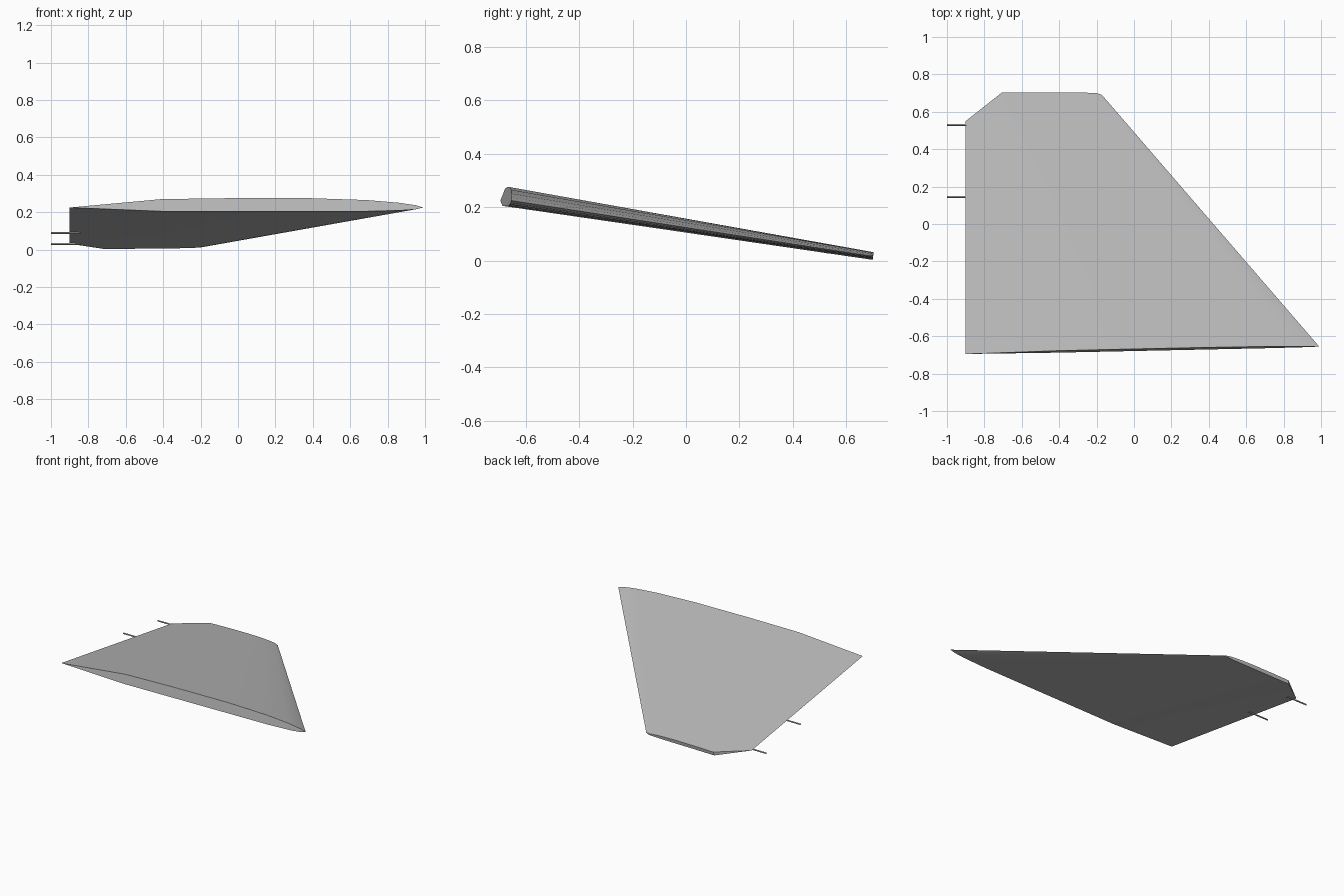
import bpy, bmesh, math
from mathutils import Vector

cube = bpy.data.objects.get("Cube")
if cube:
    bpy.data.objects.remove(cube, do_unlink=True)


def material(name, value):
    mat = bpy.data.materials.new(name)
    mat.use_nodes = True
    color = (value, value, value, 1)
    mat.diffuse_color = color
    mat.node_tree.nodes["Principled BSDF"].inputs["Base Color"].default_value = color
    return mat


grey = material("light_grey", 0.5)

# Airfoil outline: chord fraction from trailing edge, height
AIRFOIL = [(0, 0), (0.26, 0.045), (0.45, 0.05), (0.68, 0.05), (0.84, 0.04),
           (0.93, 0.026), (0.98, 0.012), (1, 0), (0.98, -0.009),
           (0.94, -0.015), (0.84, -0.02), (0.26, -0.02)]


def section(bm, trail, lead, scale):
    """Airfoil ring between two chord ends, leaning with the slope of the panel."""
    a, b = Vector(trail), Vector(lead)
    return [bm.verts.new(a.lerp(b, t) + Vector((0, 0.16 * h, h)) * scale)
            for t, h in AIRFOIL]


def clip(bm, point, normal):
    """Cut a corner off and close the cut."""
    geom = bm.verts[:] + bm.edges[:] + bm.faces[:]
    cut = bmesh.ops.bisect_plane(bm, geom=geom, plane_co=point, plane_no=normal,
                                 clear_outer=True)["geom_cut"]
    edges = [e for e in cut if isinstance(e, bmesh.types.BMEdge)]
    bmesh.ops.contextual_create(bm, geom=edges)


# Tapered wing panel
bm = bmesh.new()
root = section(bm, (-0.9, -0.695, 0.225), (0.99, -0.655, 0.225), 1)
tip = section(bm, (-0.9, 0.7, 0.008), (-0.18, 0.7, 0.016), 0.36)
for i in range(len(root)):
    j = (i + 1) % len(root)
    bm.faces.new((root[i], root[j], tip[j], tip[i]))
bm.faces.new(root)
bm.faces.new(tip)
clip(bm, (-0.9, 0.55, 0), (-0.15, 0.19, 0))
clip(bm, (-0.17, 0.69, 0), (0.01, 0.03, 0))
bmesh.ops.recalc_face_normals(bm, faces=bm.faces)
mesh = bpy.data.meshes.new("wing_panel")
bm.to_mesh(mesh)
bm.free()
mesh.materials.append(grey)
wing = bpy.data.objects.new("wing_panel", mesh)
bpy.context.collection.objects.link(wing)
bpy.context.view_layer.objects.active = wing
wing.select_set(True)
bpy.ops.object.shade_smooth_by_angle(angle=math.radians(30))

# Thin rods on the trailing edge
for name, y, z in (("outer_rod", 0.53, 0.031), ("inner_rod", 0.145, 0.089)):
    bpy.ops.mesh.primitive_cylinder_add(vertices=8, radius=0.005, depth=0.16,
                                        location=(-0.92, y, z),
                                        rotation=(0, math.pi / 2, 0))
    rod = bpy.context.object
    rod.name = name
    rod.data.materials.append(grey)
    bpy.ops.object.shade_smooth_by_angle(angle=math.radians(50))
